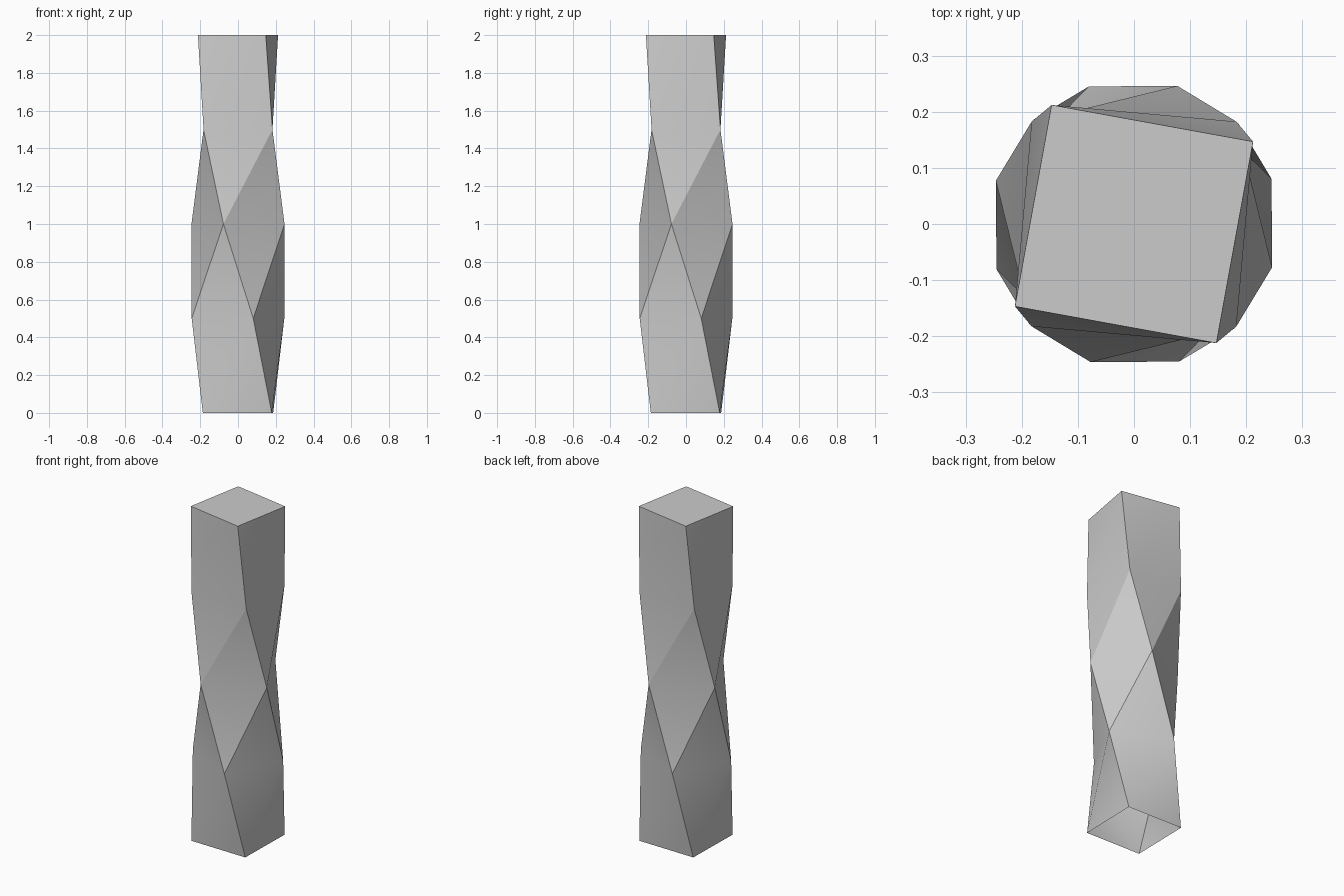
import bpy, bmesh
from math import radians, cos, sin

if "Cube" in bpy.data.objects:
    bpy.data.objects.remove(bpy.data.objects["Cube"])

RADIUS = 0.258
# (height, angle of the first corner): a square section twisting clockwise as it rises
SECTIONS = [(0.0, -46.2), (0.5, -71.8), (1.0, -107.4), (1.5, -135.0), (2.0, -145.3)]

# Twisted square column, open underneath
bm = bmesh.new()
rings = []
for z, angle in SECTIONS:
    corners = [radians(angle + 90 * i) for i in range(4)]
    rings.append([bm.verts.new((RADIUS * cos(a), RADIUS * sin(a), z)) for a in corners])

# Side strips, split along the diagonal of each twisted panel
for low, high in zip(rings, rings[1:]):
    for i in range(4):
        j = (i + 1) % 4
        bm.faces.new((low[i], low[j], high[j]))
        bm.faces.new((low[i], high[j], high[i]))

# Top cap
bm.faces.new(rings[-1])

mesh = bpy.data.meshes.new("twisted_column")
bm.to_mesh(mesh)
bm.free()
column = bpy.data.objects.new("twisted_column", mesh)
bpy.context.collection.objects.link(column)

# Smooth panels with crisp corner edges
bpy.context.view_layer.objects.active = column
column.select_set(True)
bpy.ops.object.shade_smooth_by_angle(angle=radians(30))
